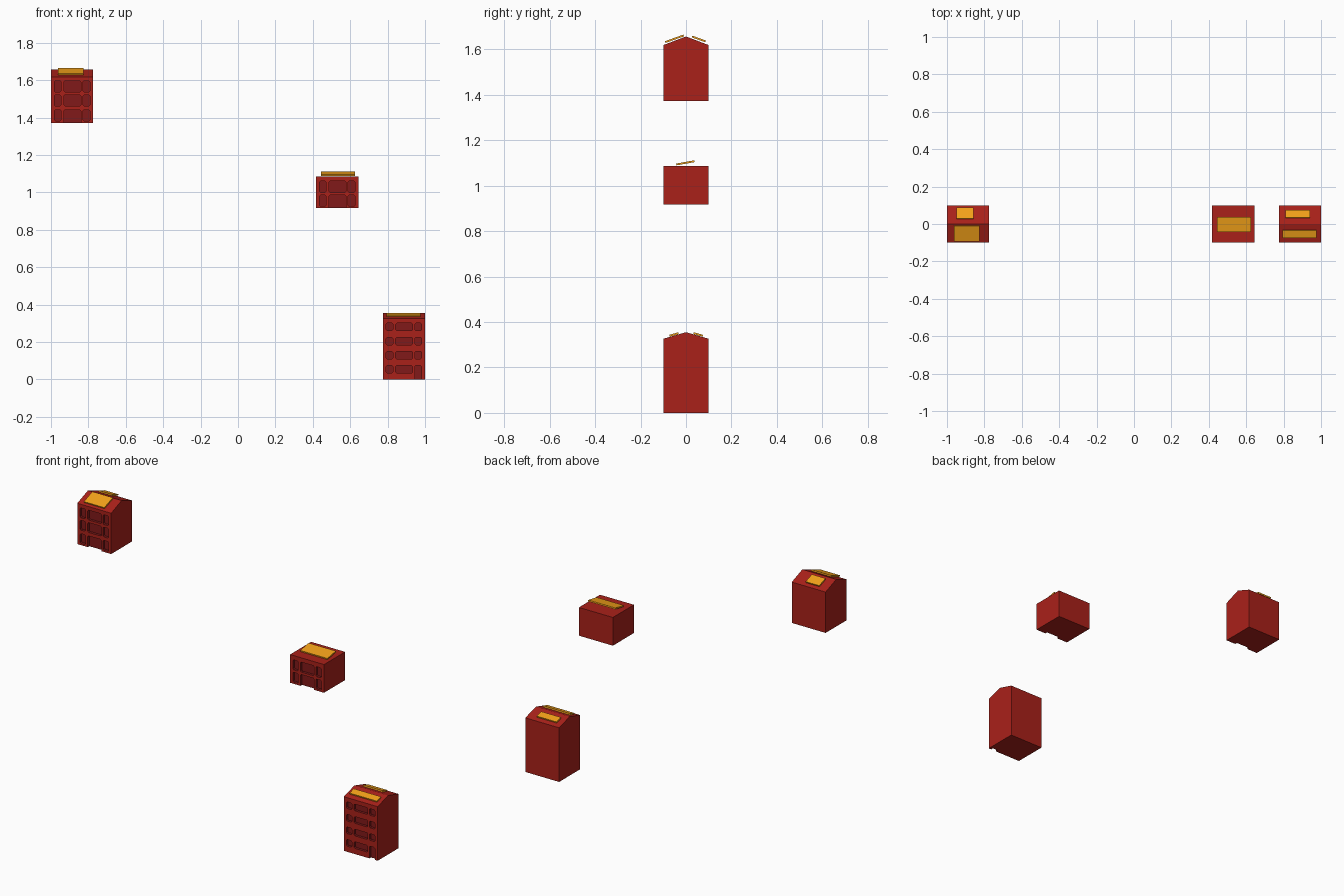
import bpy, bmesh, math
from mathutils import Matrix

if "Cube" in bpy.data.objects:
    bpy.data.objects.remove(bpy.data.objects["Cube"])

DEPTH = 0.1      # half depth of every block
RECESS = 0.015   # window recess
CHAMFER = 0.006  # clipped window corners


def material(name, rgb):
    m = bpy.data.materials.new(name)
    m.diffuse_color = (*rgb, 1)
    m.use_nodes = True
    m.node_tree.nodes["Principled BSDF"].inputs["Base Color"].default_value = m.diffuse_color
    return m


RED = material("red_wall", (0.40, 0.015, 0.01))
DARK = material("dark_window", (0.22, 0.01, 0.01))
GOLD = material("gold_panel", (0.90, 0.36, 0.01))


def make_object(name, bm, *mats):
    bmesh.ops.recalc_face_normals(bm, faces=bm.faces)
    me = bpy.data.meshes.new(name)
    bm.to_mesh(me)
    bm.free()
    for m in mats:
        me.materials.append(m)
    ob = bpy.data.objects.new(name, me)
    bpy.context.collection.objects.link(ob)
    return ob


def prism(bm, points, offset, mat=0):
    """Extrude a closed loop of 3D points along an offset."""
    face = bm.faces.new([bm.verts.new(p) for p in points])
    ext = bmesh.ops.extrude_face_region(bm, geom=[face])["geom"]
    bmesh.ops.translate(bm, vec=offset, verts=[g for g in ext if isinstance(g, bmesh.types.BMVert)])
    for f in bm.faces:
        f.material_index = mat


def building(name, x0, x1, base, eave, ridge, openings):
    # body: gable (or flat) profile swept along x
    profile = [(-DEPTH, base), (DEPTH, base), (DEPTH, eave), (-DEPTH, eave)]
    if ridge > eave:
        profile.insert(3, (0, ridge))
    bm = bmesh.new()
    prism(bm, [(x0, y, z) for y, z in profile], (x1 - x0, 0, 0))
    body = make_object(name, bm, RED, DARK)

    # recessed windows and door
    bm = bmesh.new()
    c = CHAMFER
    for a, b, lo, hi in openings:
        loop = [(a + c, lo), (b - c, lo), (b, lo + c), (b, hi - c),
                (b - c, hi), (a + c, hi), (a, hi - c), (a, lo + c)]
        prism(bm, [(x, -DEPTH - 0.02, z) for x, z in loop], (0, RECESS + 0.02, 0), 1)
    cutter = make_object(name + "_cutter", bm, RED, DARK)
    cutter.hide_render = True
    mod = body.modifiers.new("windows", 'BOOLEAN')
    mod.operation = 'DIFFERENCE'
    mod.solver = 'EXACT'
    mod.object = cutter
    bpy.context.view_layer.update()
    mesh = bpy.data.meshes.new_from_object(body.evaluated_get(bpy.context.evaluated_depsgraph_get()))
    body.modifiers.clear()
    body.data = mesh
    bpy.data.objects.remove(cutter)


def panel(name, x0, x1, y0, y1, z, slope, thick=0.008):
    # thin tilted roof panel centred at height z
    angle = math.atan(slope)
    bm = bmesh.new()
    bmesh.ops.create_cube(bm, size=1, matrix=(
        Matrix.Translation(((x0 + x1) / 2, (y0 + y1) / 2, z))
        @ Matrix.Rotation(angle, 4, 'X')
        @ Matrix.Diagonal((x1 - x0, (y1 - y0) / math.cos(angle), thick, 1))))
    make_object(name, bm, GOLD)


def window_grid(x0, rows):
    cols = [(0.018, 0.054), (0.069, 0.160), (0.171, 0.208)]
    return [[x0 + a, x0 + b, lo, hi] for lo, hi in rows for a, b in cols]


# upper left block: three storeys, gable roof
wins = window_grid(-1, [(1.382, 1.441), (1.462, 1.521), (1.537, 1.596)])
wins[1][2] = 1.35   # middle doorway
building("upper_block", -1, -0.775, 1.372, 1.618, 1.656, wins)
panel("upper_front_panel", -0.962, -0.826, -0.091, -0.010, 1.646, 0.36)
panel("upper_back_panel", -0.949, -0.858, 0.027, 0.086, 1.645, -0.36)

# middle block: two storeys, flat roof
wins = window_grid(0.417, [(0.926, 0.985), (1.0, 1.06)])
wins[1][2] = 0.89   # middle doorway
building("middle_block", 0.417, 0.643, 0.916, 1.086, 1.086, wins)
panel("middle_panel", 0.445, 0.626, -0.043, 0.037, 1.100, 0.18)

# lower block: four storeys, gable roof
wins = window_grid(0.774, [(0.034 + 0.0755 * i, 0.074 + 0.0755 * i) for i in range(4)])
wins[2][2] = -0.03  # right-hand doorway
building("lower_block", 0.775, 1, 0, 0.326, 0.355, wins)
panel("lower_front_panel", 0.795, 0.976, -0.073, -0.033, 0.345, 0.28)
panel("lower_back_panel", 0.81, 0.94, 0.033, 0.075, 0.345, -0.28)
